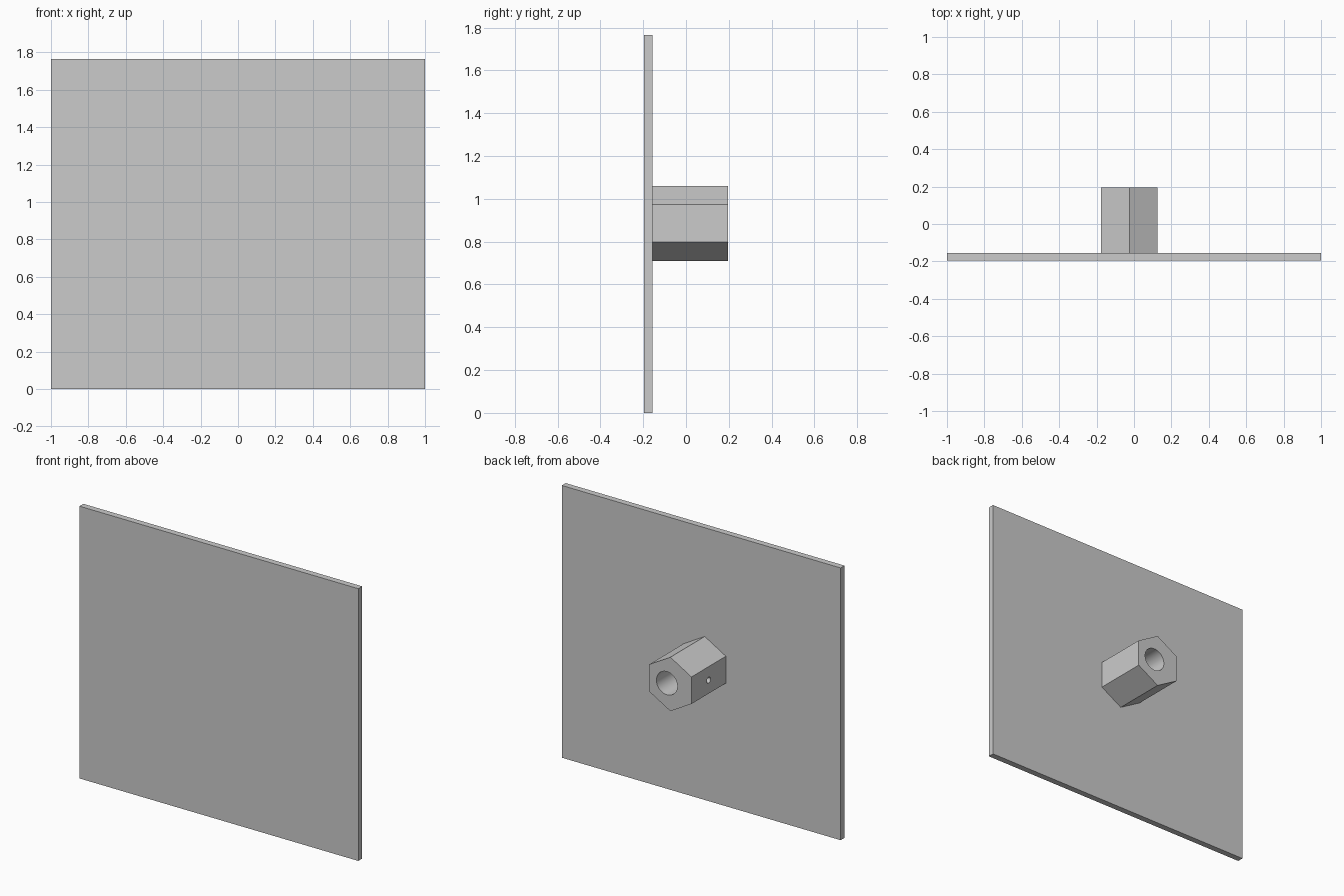
import bpy
from math import radians

if "Cube" in bpy.data.objects:
    bpy.data.objects.remove(bpy.data.objects["Cube"])

HUB_X, HUB_Z = -0.025, 0.885


def cylinder(name, sides, radius, depth, location, rotation):
    bpy.ops.mesh.primitive_cylinder_add(vertices=sides, radius=radius, depth=depth,
                                        location=location, rotation=rotation)
    obj = bpy.context.object
    obj.name = name
    bpy.ops.object.transform_apply(location=True, rotation=True, scale=True)
    return obj


def cut(target, cutter):
    mod = target.modifiers.new("cut", 'BOOLEAN')
    mod.operation = 'DIFFERENCE'
    mod.solver = 'EXACT'
    mod.object = cutter
    bpy.context.view_layer.objects.active = target
    bpy.ops.object.modifier_apply(modifier=mod.name)
    bpy.data.objects.remove(cutter)


# Flat rectangular panel
bpy.ops.mesh.primitive_cube_add(size=1, location=(0, -0.176, 0.8825))
panel = bpy.context.object
panel.name = "panel"
panel.scale = (2, 0.04, 1.765)
bpy.ops.object.transform_apply(location=True, rotation=True, scale=True)

# Hexagonal hub on the back, corners up and down
hub = cylinder("hex_hub", 6, 0.175, 0.352, (HUB_X, 0.02, HUB_Z), (radians(90), 0, 0))

# Off-centre bore down to the panel, and a set-screw hole from the left flat
cut(hub, cylinder("bore_cutter", 64, 0.075, 0.5, (0, 0.02, HUB_Z), (radians(90), 0, 0)))
cut(hub, cylinder("screw_hole_cutter", 32, 0.019, 0.25, (-0.125, 0.02, HUB_Z),
                  (0, radians(90), 0)))

# Smooth bores, sharp hexagon edges
bpy.ops.object.select_all(action='DESELECT')
hub.select_set(True)
bpy.context.view_layer.objects.active = hub
bpy.ops.object.shade_smooth_by_angle(angle=radians(30))
